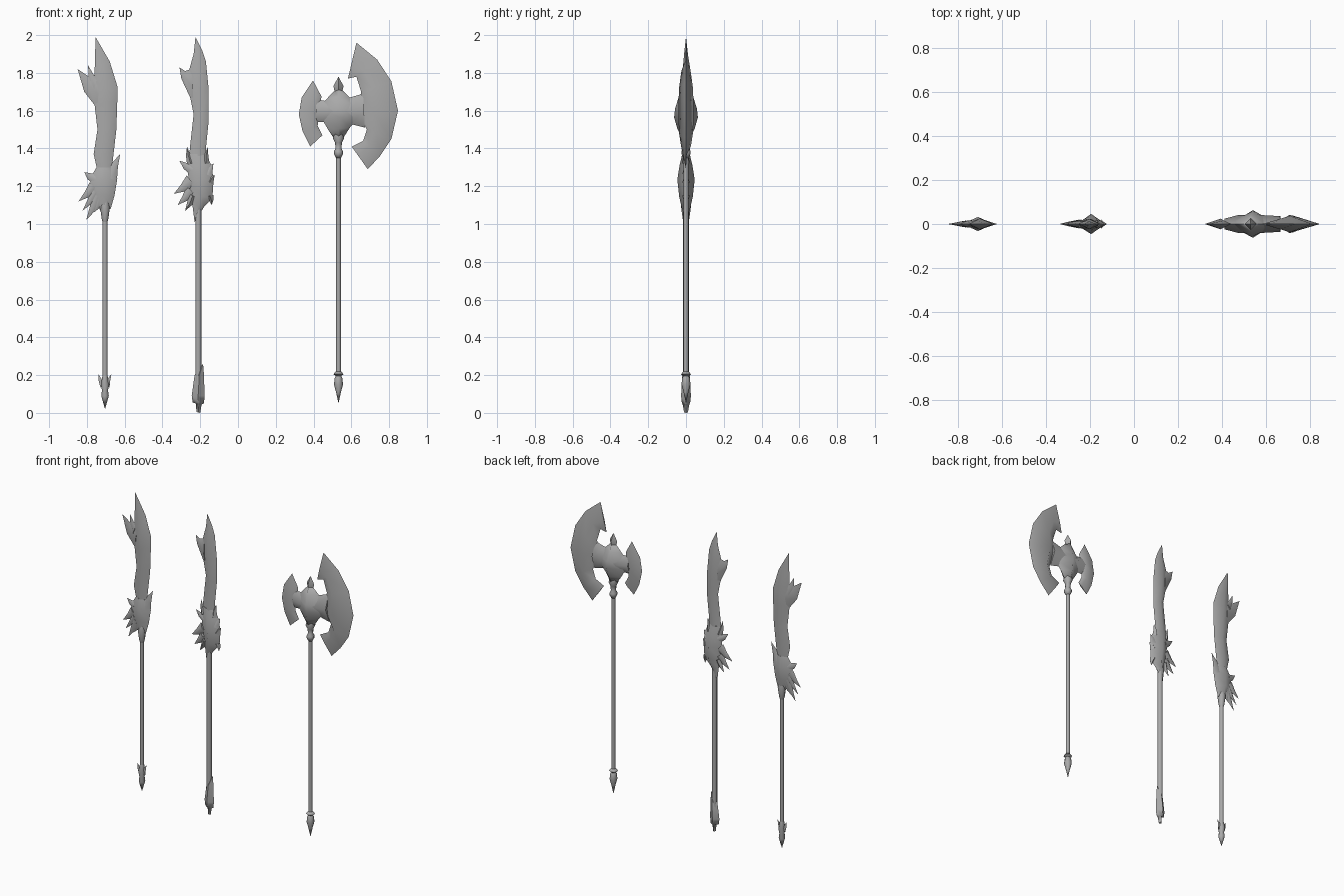
import bpy
import bmesh
import math

cube = bpy.data.objects.get("Cube")
if cube:
    bpy.data.objects.remove(cube, do_unlink=True)

steel = bpy.data.materials.new("grey_steel")
steel.use_nodes = True
GREY = (0.4, 0.4, 0.4, 1)
steel.diffuse_color = GREY
steel.node_tree.nodes["Principled BSDF"].inputs["Base Color"].default_value = GREY

UNIT = 0.01   # all part sizes below are in hundredths, x measured from the shaft


def loft(name, x, rings):
    """Skin a list of point rings; a ring of one point makes a sharp tip."""
    bm = bmesh.new()
    loops = [[bm.verts.new((x + px * UNIT, py * UNIT, pz * UNIT)) for px, py, pz in ring]
             for ring in rings]
    for low, high in zip(loops, loops[1:]):
        n = max(len(low), len(high))
        for i in range(n):
            j = (i + 1) % n
            corners = [low[i % len(low)], low[j % len(low)],
                       high[j % len(high)], high[i % len(high)]]
            bm.faces.new(list(dict.fromkeys(corners)))
    for end in (loops[0], loops[-1]):
        if len(end) > 2:
            bm.faces.new(end)
    bmesh.ops.recalc_face_normals(bm, faces=bm.faces)
    mesh = bpy.data.meshes.new(name)
    bm.to_mesh(mesh)
    bm.free()
    mesh.materials.append(steel)
    obj = bpy.data.objects.new(name, mesh)
    bpy.context.collection.objects.link(obj)
    bpy.ops.object.select_all(action='DESELECT')
    obj.select_set(True)
    bpy.context.view_layer.objects.active = obj
    bpy.ops.object.shade_smooth_by_angle(angle=math.radians(70))
    return obj


def blade(name, x, sections, ridge=0.5):
    """Diamond sections (ax, az, bx, bz, half thickness) or a tip (x, z)."""
    rings = []
    for s in sections:
        if len(s) == 2:
            rings.append([(s[0], 0, s[1])])
            continue
        ax, az, bx, bz, t = s
        mx, mz = ax + (bx - ax) * ridge, az + (bz - az) * ridge
        rings.append([(ax, 0, az), (mx, -t, mz), (bx, 0, bz), (mx, t, mz)])
    return loft(name, x, rings)


def spikes(name, x, t, items):
    """Flat pointed spikes: base centre, base half size, tip."""
    for i, (cx, cz, h, tx, tz) in enumerate(items):
        dx, dz = tx - cx, tz - cz
        d = math.hypot(dx, dz)
        nx, nz = -dz / d * h, dx / d * h
        mx, mz = cx + dx * 0.5 + nx * 0.2, cz + dz * 0.5 + nz * 0.2
        blade(f"{name}_{i + 1}", x, [
            (cx + nx, cz + nz, cx - nx, cz - nz, t),
            (mx + nx * .6, mz + nz * .6, mx - nx * .6, mz - nz * .6, t * .6),
            (tx, tz)])


def turned(name, x, profile, sides=8):
    """Turned part from (radius, z) points."""
    rings = []
    for r, z in profile:
        if r == 0:
            rings.append([(0, 0, z)])
        else:
            angles = [math.tau * i / sides for i in range(sides)]
            rings.append([(r * math.cos(a), r * math.sin(a), z) for a in angles])
    return loft(name, x, rings)


# Forked glaive
A = -0.704
turned("forked_glaive_shaft", A, [(1.3, 12), (1.3, 104)])
turned("forked_glaive_socket", A, [(1.3, 101), (1.8, 103), (2.6, 109), (2, 112)])
turned("forked_glaive_butt", A, [(0, 2), (2, 9), (1.6, 12), (2.2, 15), (1.3, 20)])
for side in (-1, 1):
    spikes("forked_glaive_butt_barb", A, 1, [(side, 14, 1.5, side * 3.4, 20.5)])
blade("forked_glaive_blade", A, [
    (-4, 128, 3.5, 128, 2), (-6, 137, 4.5, 137, 2), (-4, 150, 6, 150, 2.3),
    (-5.5, 163, 6.5, 165, 2.6), (-6.5, 170, 6.5, 173, 2.5),
    (-5.5, 181, 2.5, 186, 1.6), (-5, 199)])
blade("forked_glaive_outer_prong", A, [
    (-4, 161, -3, 177, 1.8), (-11, 170, -7, 177, 1), (-14.5, 182)])
blade("forked_glaive_inner_prong", A, [
    (-7, 167, -4, 178, 1.6), (-8.5, 176, -6, 179, .8), (-9, 184)])
blade("forked_glaive_guard", A, [
    (-4.5, 130, 4, 130, 2.2), (-8, 124, 6.5, 124, 3.2),
    (-7, 116, 5, 115, 3), (-2.5, 107, 3, 108, 2)])
spikes("forked_glaive_guard_spike", A, 1.6, [
    (3, 124, 3.5, 8, 137), (-5, 124, 3, -11, 127.5), (-6, 120, 3, -14, 112),
    (-5, 117, 2.5, -12, 107), (-4, 115, 3, -10, 102), (-3, 113, 2.5, -6, 106)])

# Feathered glaive
B = -0.21
turned("feathered_glaive_shaft", B, [(1.6, 8), (1.6, 112)])
blade("feathered_glaive_pommel", B, [
    (2.5, 26), (-2, 20, 3, 20, 2), (-3.5, 9, 3.3, 9, 2.6), (-3, 5.5, 3, 5, 2.2),
    (-1.3, 5, 1.7, 4.5, 1.8), (-1, .5, 1, 0, 1)])
blade("feathered_glaive_blade", B, [
    (-5, 130, 4, 130, 2.2), (-4.5, 140, 4, 140, 2), (-2.5, 158, 5.5, 155, 2.3),
    (-4.5, 168, 5.5, 171, 2.4), (-5, 181, 4, 186, 1.6),
    (-2.5, 190, 2, 192, .9), (-1.5, 199)])
blade("feathered_glaive_prong", B, [
    (-2.5, 163, -3.5, 182, 1.7), (-9, 177, -7, 181, .8), (-10, 183)])
blade("feathered_glaive_guard", B, [
    (-5.5, 137, 4, 137, 2), (-6, 131, 7, 131, 3.4), (-5, 123, 8, 124, 4.6),
    (-4, 115, 7.5, 114, 3.6), (-3, 109, 3, 109, 2.4), (-2, 101)])
spikes("feathered_glaive_guard_spike", B, 2, [
    (-3, 129, 3, -10, 133.5), (-4, 132, 2, -6, 141), (-4, 123, 3.5, -13, 116),
    (-4, 118, 3, -11, 110), (-3, 115, 2.5, -7, 107), (4, 132, 2, 5, 140.5),
    (5, 126, 3, 8, 132), (6, 122, 2.5, 8.7, 126), (6, 115, 2, 7, 110)])

# Double axe
C = 0.532
turned("axe_shaft", C, [(1.3, 18), (1.3, 146)])
turned("axe_butt", C, [(0, 5), (1.3, 11), (2.4, 15), (2, 18.5), (1.4, 19.5),
                       (2.7, 20.5), (1.3, 22)])
turned("axe_collar", C, [(1.3, 135), (2.4, 137), (2.4, 138.5), (1.6, 140),
                         (1.8, 143), (3, 145.5), (2.4, 148)])
turned("axe_finial", C, [(1.6, 167), (2, 170), (2.7, 173), (0, 178)], 4)
blade("axe_head", C, [
    (-1.8, 171, 1.8, 171, 2.2), (-6, 166.5, 6, 167, 4), (-10.5, 161, 12, 161, 5.8),
    (-9, 156, 11, 157, 6.3), (-5.5, 150, 6, 151, 4.6), (-2.2, 145, 2.2, 145, 2)])
blade("axe_head_arm", C, [
    (-12, 154, -12, 166, 2.4), (-6, 154, -6, 165, 4),
    (6, 153, 6, 167, 4), (14, 151, 13, 169, 3.6)])
blade("axe_small_blade", C, [
    (-13.5, 176), (-19.5, 167, -9, 167.5, 1.6), (-21, 158, -10.5, 159, 2.4),
    (-19, 149, -11, 152, 2), (-15, 141, -8.5, 147, .4)], ridge=0.7)
blade("axe_large_blade", C, [
    (5, 177, 9.5, 196, .4), (9.5, 178, 20.5, 187, 2.4), (12, 170, 28, 175.5, 3.7),
    (10, 160, 31.5, 160, 4.1), (15, 150, 28, 145, 3.7), (13, 144, 22, 136, 2.6),
    (7, 141, 15.5, 129, .4)], ridge=0.36)
